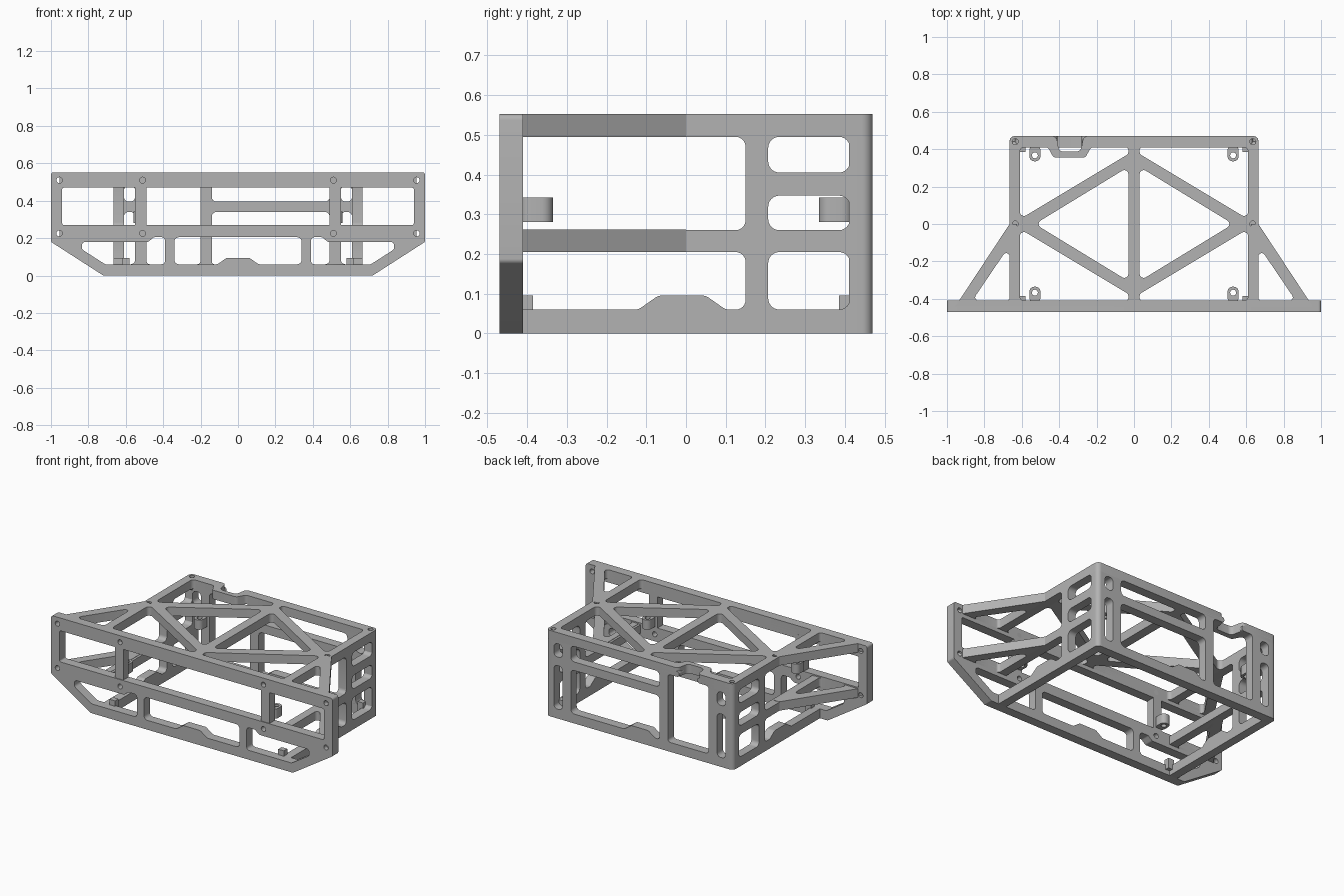
import bpy, bmesh, math
from mathutils import Matrix, Vector

cube = bpy.data.objects.get("Cube")
if cube:
    bpy.data.objects.remove(cube, do_unlink=True)

GREY = (0.45, 0.45, 0.45, 1)
mat = bpy.data.materials.new("grey_metal")
mat.use_nodes = True
mat.diffuse_color = GREY
mat.node_tree.nodes["Principled BSDF"].inputs["Base Color"].default_value = GREY

# Local (u, v, thickness) to world axes for each panel plane
PLANES = {
    "XY": Matrix.Identity(4),
    "XZ": Matrix(((1, 0, 0, 0), (0, 0, -1, 0), (0, 1, 0, 0), (0, 0, 0, 1))),
    "YZ": Matrix(((0, 0, 1, 0), (1, 0, 0, 0), (0, 1, 0, 0), (0, 0, 0, 1))),
}


def rounded(points, r, steps=6):
    """Polygon with filleted corners."""
    pts = [Vector(p) for p in points]
    out = []
    for i, p in enumerate(pts):
        a, b = pts[i - 1] - p, pts[(i + 1) % len(pts)] - p
        half = a.angle(b) / 2
        t = min(r / math.tan(half), 0.48 * min(a.length, b.length))
        if t < 1e-4:
            out.append(p)
            continue
        start, end = p + a.normalized() * t, p + b.normalized() * t
        mid = (a.normalized() + b.normalized()).normalized()
        centre = p + mid * (t / math.cos(half))
        sweep = (start - centre).angle_signed(end - centre)
        for k in range(steps + 1):
            out.append(centre + Matrix.Rotation(-sweep * k / steps, 2) @ (start - centre))
    return out


def circle(u, v, r=0.016):
    return [Vector((u + r * math.cos(k * math.tau / 16), v + r * math.sin(k * math.tau / 16)))
            for k in range(16)]


def rect(u0, u1, v0, v1):
    return [(u0, v0), (u1, v0), (u1, v1), (u0, v1)]


def mirror(points):
    return [(-u, v) for u, v in points]


def panel(name, plane, low, high, outline, holes=()):
    """Flat plate with holes, extruded between two offsets along its normal."""
    curve = bpy.data.curves.new(name, "CURVE")
    curve.dimensions, curve.fill_mode = "2D", "BOTH"
    curve.extrude = (high - low) / 2
    for loop in [outline, *holes]:
        spline = curve.splines.new("POLY")
        spline.points.add(len(loop) - 1)
        for point, p in zip(spline.points, loop):
            point.co = (p[0], p[1], 0, 1)
        spline.use_cyclic_u = True
    temp = bpy.data.objects.new(name + "_curve", curve)
    bpy.context.collection.objects.link(temp)
    bpy.context.view_layer.update()
    mesh = bpy.data.meshes.new_from_object(
        temp.evaluated_get(bpy.context.evaluated_depsgraph_get()))
    bpy.data.objects.remove(temp, do_unlink=True)
    mid = (low + high) / 2
    shift = -mid if plane == "XZ" else mid
    mesh.transform(PLANES[plane] @ Matrix.Translation((0, 0, shift)))
    bm = bmesh.new()
    bm.from_mesh(mesh)
    bmesh.ops.remove_doubles(bm, verts=bm.verts, dist=0.0002)
    bmesh.ops.recalc_face_normals(bm, faces=bm.faces)
    bm.to_mesh(mesh)
    bm.free()
    mesh.materials.clear()
    mesh.materials.append(mat)
    obj = bpy.data.objects.new(name, mesh)
    bpy.context.collection.objects.link(obj)
    bpy.ops.object.select_all(action="DESELECT")
    obj.select_set(True)
    bpy.context.view_layer.objects.active = obj
    bpy.ops.object.shade_smooth_by_angle(angle=math.radians(35))
    return obj


BUMP = [(-0.11, 0.06), (-0.06, 0.095), (0.06, 0.095), (0.11, 0.06)]

# Front plate with cut-away lower corners
side_window = [(0.39, 0.06), (0.71, 0.06), (0.835, 0.14), (0.835, 0.18),
               (0.48, 0.18), (0.45, 0.205), (0.39, 0.205)]
mid_window = [(-0.34, 0.06), *BUMP, (0.34, 0.06), (0.34, 0.205), (-0.34, 0.205)]
front_holes = [rounded(rect(-0.94, 0.94, 0.27, 0.47), 0.01), rounded(mid_window, 0.025),
               rounded(side_window, 0.02), rounded(mirror(side_window), 0.02)]
front_holes += [circle(u, v) for u in (-0.955, -0.51, 0.51, 0.955) for v in (0.225, 0.51)]
panel("front_plate", "XZ", -0.47, -0.41,
      rounded([(-0.72, 0), (0.72, 0), (1, 0.18), (1, 0.552), (-1, 0.552), (-1, 0.18)], 0.015),
      front_holes)

# Top frame with diagonal bracing and a notch in the rear edge
inner = [(0.03, -0.305), (0.53, 0), (0.03, 0.305)]
outer = [(0.03, 0.374), (0.61, 0.026), (0.61, 0.41), (0.03, 0.41)]
flip = [(u, -v) for u, v in outer]
notched = [(-0.61, 0.026), (-0.03, 0.374), (-0.03, 0.41), (-0.23, 0.41), (-0.26, 0.355),
           (-0.43, 0.355), (-0.46, 0.41), (-0.61, 0.41)]
top_holes = [rounded(p, 0.022) for p in
             (inner, mirror(inner), outer, flip, mirror(flip), notched)]
top_holes += [circle(u, v) for u in (-0.635, 0.635) for v in (0, 0.44)]
panel("top_frame", "XY", 0.495, 0.552,
      rounded([(-0.665, -0.44), (0.665, -0.44), (0.665, 0.47), (-0.27, 0.47), (-0.285, 0.387),
               (-0.4, 0.387), (-0.415, 0.47), (-0.665, 0.47)], 0.028), top_holes)

# Rear panel, open at the top where the notch is
rear_holes = [rounded(p, 0.025) for p in (
    rect(-0.14, 0.49, 0.395, 0.495),
    [(-0.14, 0.06), *BUMP, (0.49, 0.06), (0.49, 0.34), (-0.14, 0.34)],
    *[rect(min(s * 0.55, s * 0.61), max(s * 0.55, s * 0.61), low, high)
      for s in (-1, 1) for low, high in ((0.06, 0.34), (0.395, 0.48))])]
panel("rear_panel", "XZ", 0.41, 0.47,
      rounded([(-0.635, 0), (0.635, 0), (0.635, 0.53), (-0.28, 0.53), (-0.28, 0.495),
               (-0.2, 0.495), (-0.2, 0.06), (-0.49, 0.06), (-0.49, 0.495), (-0.41, 0.495),
               (-0.41, 0.53), (-0.635, 0.53)], 0.02), rear_holes)

# Side panels, rear posts, outrigger braces and mounting lugs on both sides
side_outline = [(-0.44, 0), (0.44, 0), (0.44, 0.53), (-0.44, 0.53), (-0.44, 0.495),
                (0.15, 0.495), (0.15, 0.26), (-0.44, 0.26), (-0.44, 0.205), (0.15, 0.205),
                (0.15, 0.06), *[(u - 0.01, v) for u, v in reversed(BUMP)], (-0.44, 0.06)]
side_holes = [rounded(rect(0.207, 0.413, low, high), 0.028)
              for low, high in ((0.06, 0.205), (0.26, 0.347), (0.405, 0.495))]
brace = [(0.625, 0), (0.665, 0), (0.955, -0.44), (0.625, -0.44)]
brace_hole = [(0.665, -0.115), (0.865, -0.41), (0.665, -0.41)]
post = [(0.61, 0.41), (0.665, 0.41), (0.665, 0.47), (0.61, 0.47)]

for s, side in ((1, "left"), (-1, "right")):
    def sided(points):
        return [(s * u, v) for u, v in points]

    x0, x1 = sorted((s * 0.61, s * 0.665))
    panel(side + "_side_panel", "YZ", x0, x1, rounded(side_outline, 0.025), side_holes)
    post_loop = [p for p in rounded(post, 0.028) if p.x > 0.637 and p.y > 0.437]
    post_loop = [(0.665, 0.41), *[tuple(p) for p in post_loop], (0.61, 0.47), (0.61, 0.41)]
    panel(side + "_rear_post", "XY", 0, 0.495, sided(post_loop))
    for level, low in (("upper", 0.495), ("lower", 0.205)):
        high = low + 0.057
        panel(f"{side}_{level}_brace", "XY", low, high, sided(brace),
              [rounded(sided(brace_hole), 0.018)])
    panel(side + "_front_upright", "XZ", -0.465, -0.41, sided(rect(0.49, 0.55, 0.26, 0.48)))
    for e, end in ((-1, "front"), (1, "rear")):
        lug = [(0.5, e * 0.42), (0.56, e * 0.42), (0.56, e * 0.335), (0.5, e * 0.335)]
        panel(f"{side}_{end}_lug", "XY", 0.28, 0.342, rounded(sided(lug), 0.028),
              [circle(s * 0.53, e * 0.367)])
        corner = [(0.58, e * 0.42), (0.62, e * 0.42), (0.62, e * 0.385), (0.58, e * 0.385)]
        panel(f"{side}_{end}_corner_pad", "XY", 0.03, 0.095, sided(corner))
